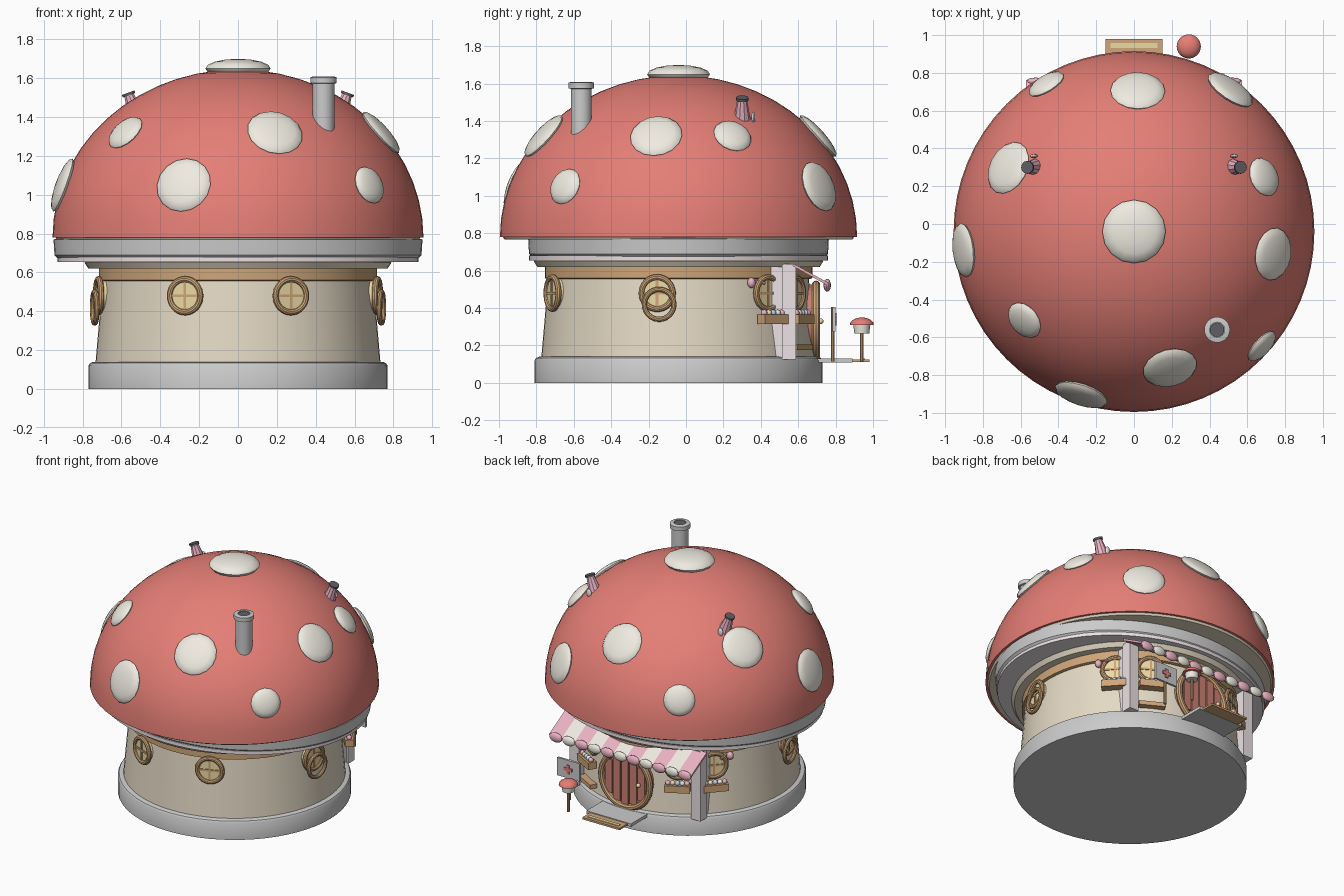
import bpy, bmesh
from math import sin, cos, pi, sqrt, radians, atan2
from mathutils import Matrix, Vector

if "Cube" in bpy.data.objects:
    bpy.data.objects.remove(bpy.data.objects["Cube"])

CY = -0.04  # centre of the round house in y


def mat(name, r, g, b):
    m = bpy.data.materials.new(name)
    m.diffuse_color = (r, g, b, 1)
    m.use_nodes = True
    m.node_tree.nodes["Principled BSDF"].inputs["Base Color"].default_value = m.diffuse_color
    return m


RED = mat("cap_red", 0.78, 0.21, 0.18)
CREAM = mat("spot_cream", 0.86, 0.83, 0.75)
WALL = mat("wall_beige", 0.78, 0.70, 0.56)
WOOD = mat("wood", 0.62, 0.38, 0.19)
DOOR = mat("door_red", 0.60, 0.22, 0.17)
PINK = mat("pink", 0.83, 0.45, 0.55)
PALE = mat("pale_pink", 0.84, 0.76, 0.78)
GLASS = mat("warm_glass", 0.85, 0.70, 0.38)
BLUE = mat("pale_blue", 0.50, 0.62, 0.85)
DARK = mat("dark", 0.12, 0.11, 0.13)

T = lambda x, y, z: Matrix.Translation((x, y, z))
RZ = lambda d: Matrix.Rotation(radians(d), 4, 'Z')
RX = lambda d: Matrix.Rotation(radians(d), 4, 'X')
OUT = Matrix.Rotation(pi / 2, 4, 'Y')  # local z becomes outward x


def make(name, bm, m=None, M=Matrix()):
    bmesh.ops.recalc_face_normals(bm, faces=bm.faces)
    me = bpy.data.meshes.new(name)
    bm.to_mesh(me)
    bm.free()
    if m:
        me.materials.append(m)
    ob = bpy.data.objects.new(name, me)
    ob.matrix_world = M
    bpy.context.collection.objects.link(ob)
    return ob


def box(name, M, sx, sy, sz, m=None):
    bm = bmesh.new()
    bmesh.ops.create_cube(bm, size=1, matrix=Matrix.Diagonal((sx, sy, sz, 1)))
    return make(name, bm, m, M)


def cone(name, M, r1, r2, h, m=None, n=24):
    bm = bmesh.new()
    bmesh.ops.create_cone(bm, cap_ends=True, segments=n, radius1=r1, radius2=r2, depth=h)
    return make(name, bm, m, M)


def ball(name, M, sx, sy, sz, m=None, u=16, v=8):
    bm = bmesh.new()
    bmesh.ops.create_uvsphere(bm, u_segments=u, v_segments=v, radius=1,
                              matrix=Matrix.Diagonal((sx, sy, sz, 1)))
    return make(name, bm, m, M)


def lathe(name, prof, m=None, M=None, sx=1, sy=1, n=64, closed=False):
    bm = bmesh.new()
    rings = [[bm.verts.new((r * cos(2 * pi * i / n) * sx, r * sin(2 * pi * i / n) * sy, z))
              for i in range(n)] for r, z in prof]
    pairs = list(zip(rings, rings[1:])) + ([(rings[-1], rings[0])] if closed else [])
    for a, b in pairs:
        for i in range(n):
            j = (i + 1) % n
            bm.faces.new((a[i], a[j], b[j], b[i]))
    if not closed:
        for ring in (rings[0], rings[-1]):
            bm.faces.new(ring)
    return make(name, bm, m, M or T(0, CY, 0))


def torus(name, M, R, r, m, n=32, k=10):
    prof = [(R + r * cos(2 * pi * i / k), r * sin(2 * pi * i / k)) for i in range(k)]
    return lathe(name, prof, m, M, n=n, closed=True)


def on_wall(deg, r, z):  # frame with x pointing out of the wall
    return T(0, CY, 0) @ RZ(deg) @ T(r, 0, z)


# plinth, wall and rings under the cap
lathe("plinth", [(0.77, 0), (0.77, 0.12), (0.762, 0.133), (0.745, 0.14), (0.70, 0.14)])
lathe("wall", [(0.735, 0.12), (0.695, 0.58)], WALL)
lathe("wood_band", [(0.70, 0.555), (0.715, 0.56), (0.715, 0.62), (0.70, 0.62)], WOOD)
lathe("wall_top_ring", [(0.77, 0.62), (0.79, 0.65), (0.77, 0.665)], WALL, sy=0.98)
lathe("pink_ring", [(0.93, 0.655), (0.93, 0.68)], PALE, sy=0.86)
lathe("eave_ring", [(0.93, 0.675), (0.945, 0.69), (0.95, 0.77), (0.93, 0.775)], None, sy=0.846)

# mushroom cap
RC, Z0, HC = 0.955, 0.78, 0.865
cap = [(RC * cos(a), Z0 + HC * sin(a)) for a in (pi / 2 * i / 14 for i in range(14))]
lathe("cap", cap + [(0.03, Z0 + HC)], RED)
lathe("cap_underside", [(0.94, 0.782), (0.93, 0.766), (0.7, 0.766)], WALL)

# cap spots: azimuth from x,y then height and radius
spots = [(0.51, 0.71, 1.05, .14), (0.68, -0.65, 1.05, .10), (-0.28, -0.905, 1.05, .145),
         (-0.905, -0.14, 1.05, .145), (-0.47, 0.75, 1.05, .105), (0.02, 0.71, 1.32, .145),
         (-0.67, 0.30, 1.32, .145), (0.69, 0.25, 1.32, .105), (0.74, -0.16, 1.32, .14),
         (-0.58, -0.51, 1.32, .105), (0.19, -0.76, 1.32, .145)]
for x, y, z, r in spots:
    a = atan2(y - CY, x)
    s = (z - Z0) / HC
    c = sqrt(1 - s * s)
    nrm = Vector((c / RC * cos(a), c / RC * sin(a), s / HC))
    M = T(RC * c * cos(a), CY + RC * c * sin(a), z) @ nrm.to_track_quat('Z', 'Y').to_matrix().to_4x4()
    ball("cap_spot", M, r, r, 0.035, CREAM)
ball("top_spot", T(0, CY, 1.65), 0.168, 0.168, 0.05, CREAM)

# chimney
cone("chimney", T(0.44, -0.56, 1.45), 0.056, 0.056, 0.26)
lathe("chimney_collar", [(0.045, 1.57), (0.068, 1.575), (0.068, 1.605), (0.05, 1.61),
                         (0.04, 1.61), (0.04, 1.58)], None, T(0.44, -0.56, 0), n=24)
cone("chimney_hole", T(0.44, -0.56, 1.59), 0.038, 0.038, 0.03, DARK)

# small roof vents
for s in (-1, 1):
    M = T(s * 0.54, 0.30, 1.455) @ Matrix.Rotation(s * 0.35, 4, 'Y')
    cone("roof_vent", M, 0.048, 0.026, 0.13, PINK, 10)
    cone("vent_rim", M @ T(0, 0, 0.068), 0.034, 0.034, 0.014, DARK, 12)
    ball("vent_leaf", T(s * 0.53, 0.36, 1.42), 0.02, 0.01, 0.03, PALE)


# round windows
def window(deg, r, z, R=0.085):
    W = on_wall(deg, r, z)
    torus("window_frame", W @ OUT, R, 0.016, WOOD)
    cone("window_glass", W @ T(-0.022, 0, 0) @ OUT, R, R, 0.05, GLASS)
    box("window_bar", W, 0.016, 2 * R, 0.014, WOOD)
    box("window_bar", W, 0.016, 0.014, 2 * R, WOOD)


for d in (-112, -68, -9, 189, 61, 119, 42, 138):
    window(d, 0.727 if d in (-112, -68, -9, 189) else 0.715, 0.48)
for d in (-8, 188):
    torus("lower_window_frame", on_wall(d, 0.745, 0.42) @ OUT, 0.08, 0.014, WOOD)

# flower boxes
for d in (61, 119, 42, 138):
    W = on_wall(d, 0.755, 0.34)
    box("flower_box", W, 0.06, 0.17, 0.05, WOOD)
    for i in range(5):
        ball("flower", W @ T(0, -0.064 + i * 0.032, 0.034), 0.018, 0.018, 0.018,
             (PINK, GLASS, BLUE, CREAM)[i % 4], 10, 6)

# round door
door = on_wall(90, 0.735, 0.33)
cone("door", door @ T(-0.03, 0, 0) @ OUT, 0.195, 0.195, 0.06, DOOR, 32)
torus("door_frame", door @ OUT, 0.195, 0.022, WOOD, 40)
for i in range(-2, 3):
    y = i * 0.065
    box("door_plank", door @ T(0.002, y, 0), 0.016, 0.056, 2 * sqrt(0.187 ** 2 - y * y) - 0.03, DOOR)
ball("door_knob", door @ T(0.025, 0.12, 0), 0.015, 0.015, 0.015, GLASS)

# shop front posts and tapered side panels
for s in (-1, 1):
    box("corner_post", T(s * 0.49, 0.55, 0.38), 0.075, 0.075, 0.51, PALE)
    bm = bmesh.new()
    prof = [(0.41, 0.63), (0.53, 0.63), (0.53, 0.12), (0.475, 0.12)]
    a, b = [[bm.verts.new((s * x, y, z)) for y, z in prof] for x in (0.46, 0.515)]
    bm.faces.new(a)
    bm.faces.new(b)
    for i in range(4):
        bm.faces.new((a[i], a[i - 1], b[i - 1], b[i]))
    make("side_panel", bm, PALE)
    ball("side_lantern", T(s * 0.60, 0.35, 0.535), 0.025, 0.022, 0.028, PINK)
    cone("lantern_arm", T(s * 0.58, 0.385, 0.54) @ RX(80), 0.008, 0.008, 0.08, PINK, 8)

# striped awning with scalloped edge
N, W0 = 11, 0.104
for i in range(N):
    x = (i - (N - 1) / 2) * W0
    m = PINK if i % 2 == 0 else CREAM
    box("awning_stripe", T(x, 0.665, 0.58) @ RX(-29), W0, 0.21, 0.014, m)
    ball("awning_scallop", T(x, 0.755, 0.522), W0 / 2, 0.02, 0.034, m, 14, 8)

# doorstep, plank and bench
box("doorstep", T(0, 0.79, 0.12), 0.36, 0.20, 0.022)
box("welcome_plank", T(0, 0.93, 0.118), 0.30, 0.10, 0.014, WOOD)
box("plank_inlay", T(0, 0.945, 0.126), 0.25, 0.025, 0.008, GLASS)
box("bench", T(0.36, 0.61, 0.19) @ RZ(-29), 0.18, 0.06, 0.03, WOOD)

# hanging sign with a cross
box("sign_board", T(0.39, 0.79, 0.34), 0.18, 0.016, 0.13)
cone("sign_post", T(0.39, 0.785, 0.26), 0.01, 0.01, 0.29, WOOD, 10)
box("sign_cross", T(0.39, 0.80, 0.34), 0.065, 0.01, 0.022, RED)
box("sign_cross", T(0.39, 0.80, 0.34), 0.022, 0.01, 0.065, RED)

# little toadstool post
cone("toadstool_post", T(0.29, 0.94, 0.195), 0.01, 0.01, 0.16, WOOD, 10)
cone("toadstool_stem", T(0.29, 0.94, 0.29), 0.04, 0.046, 0.05, CREAM)
lathe("toadstool_cap", [(0.064 * cos(a), 0.31 + 0.04 * sin(a)) for a in (0, .3, .6, .9, 1.2, 1.5)],
      RED, T(0.29, 0.94, 0), n=24)

# smooth shading that keeps hard edges
bpy.ops.object.select_all(action='SELECT')
bpy.context.view_layer.objects.active = bpy.context.selected_objects[0]
bpy.ops.object.shade_smooth_by_angle(angle=radians(35))
